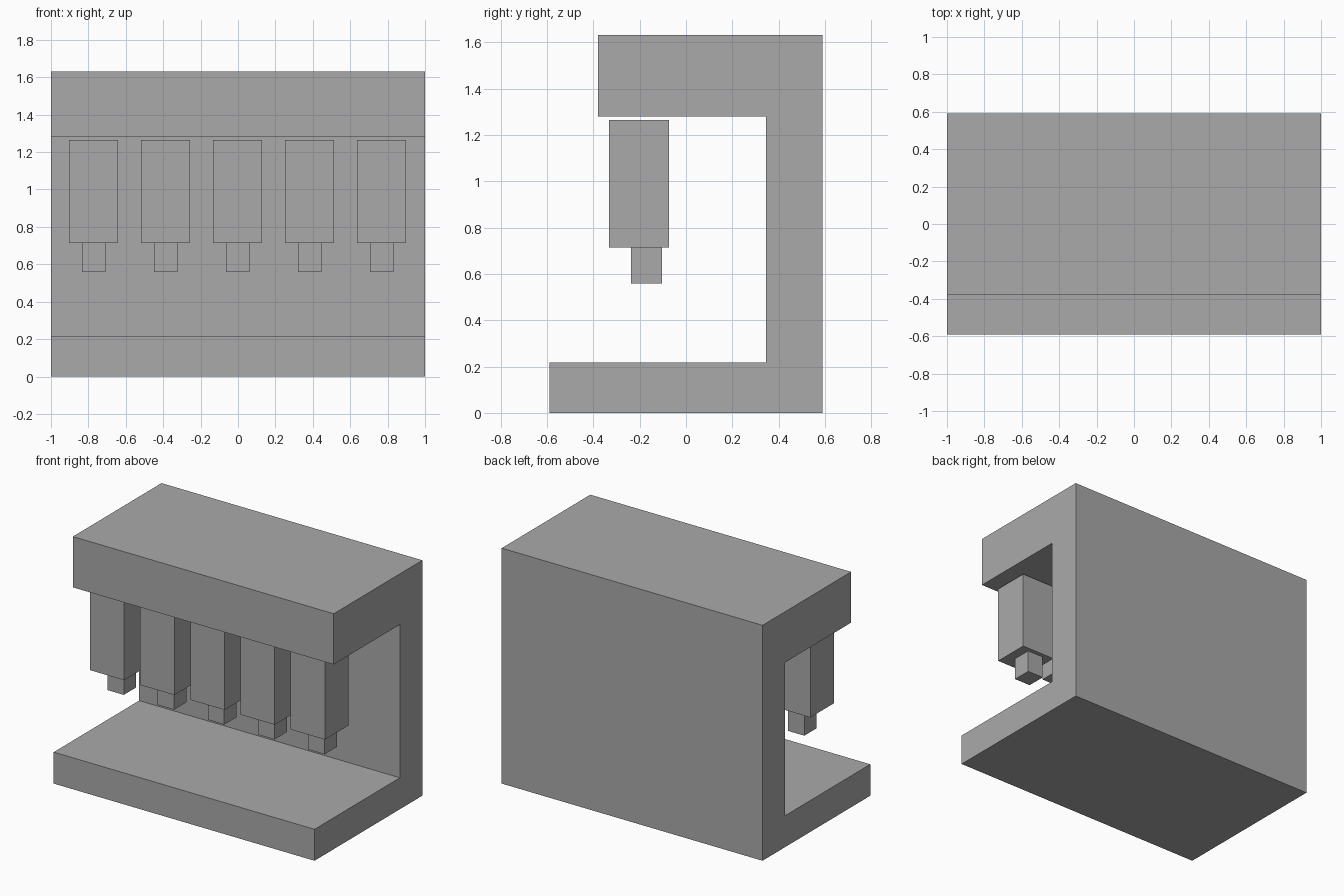
import bpy
import bmesh
from mathutils import Matrix, Vector

cube = bpy.data.objects.get("Cube")
if cube:
    bpy.data.objects.remove(cube, do_unlink=True)

grey = bpy.data.materials.new("plain_grey")
grey.use_nodes = True
colour = (0.4, 0.4, 0.4, 1)
grey.diffuse_color = colour
grey.node_tree.nodes["Principled BSDF"].inputs["Base Color"].default_value = colour


def add_object(name, bm):
    bmesh.ops.recalc_face_normals(bm, faces=bm.faces)
    mesh = bpy.data.meshes.new(name)
    bm.to_mesh(mesh)
    bm.free()
    mesh.materials.append(grey)
    obj = bpy.data.objects.new(name, mesh)
    bpy.context.collection.objects.link(obj)
    return obj


def box(name, low, high):
    low, high = Vector(low), Vector(high)
    bm = bmesh.new()
    bmesh.ops.create_cube(bm, size=1, matrix=Matrix.Translation((low + high) / 2)
                          @ Matrix.Diagonal((high - low).to_4d()))
    return add_object(name, bm)


# C-shaped frame: side profile (y, z) extruded across the width
profile = [(-0.59, 0), (0.59, 0), (0.59, 1.632), (-0.38, 1.632),
           (-0.38, 1.28), (0.345, 1.28), (0.345, 0.218), (-0.59, 0.218)]
bm = bmesh.new()
face = bm.faces.new([bm.verts.new((-1, y, z)) for y, z in profile])
extruded = bmesh.ops.extrude_face_region(bm, geom=[face])["geom"]
bmesh.ops.translate(bm, vec=(2, 0, 0),
                    verts=[v for v in extruded if isinstance(v, bmesh.types.BMVert)])
add_object("frame", bm)

# Row of five heads, each with a narrow tip below
for i in range(5):
    x = -0.002 + (i - 2) * 0.385
    box(f"head_{i + 1}", (x - 0.131, -0.332, 0.714), (x + 0.131, -0.073, 1.265))
    box(f"tip_{i + 1}", (x - 0.063, -0.238, 0.558), (x + 0.063, -0.103, 0.714))
